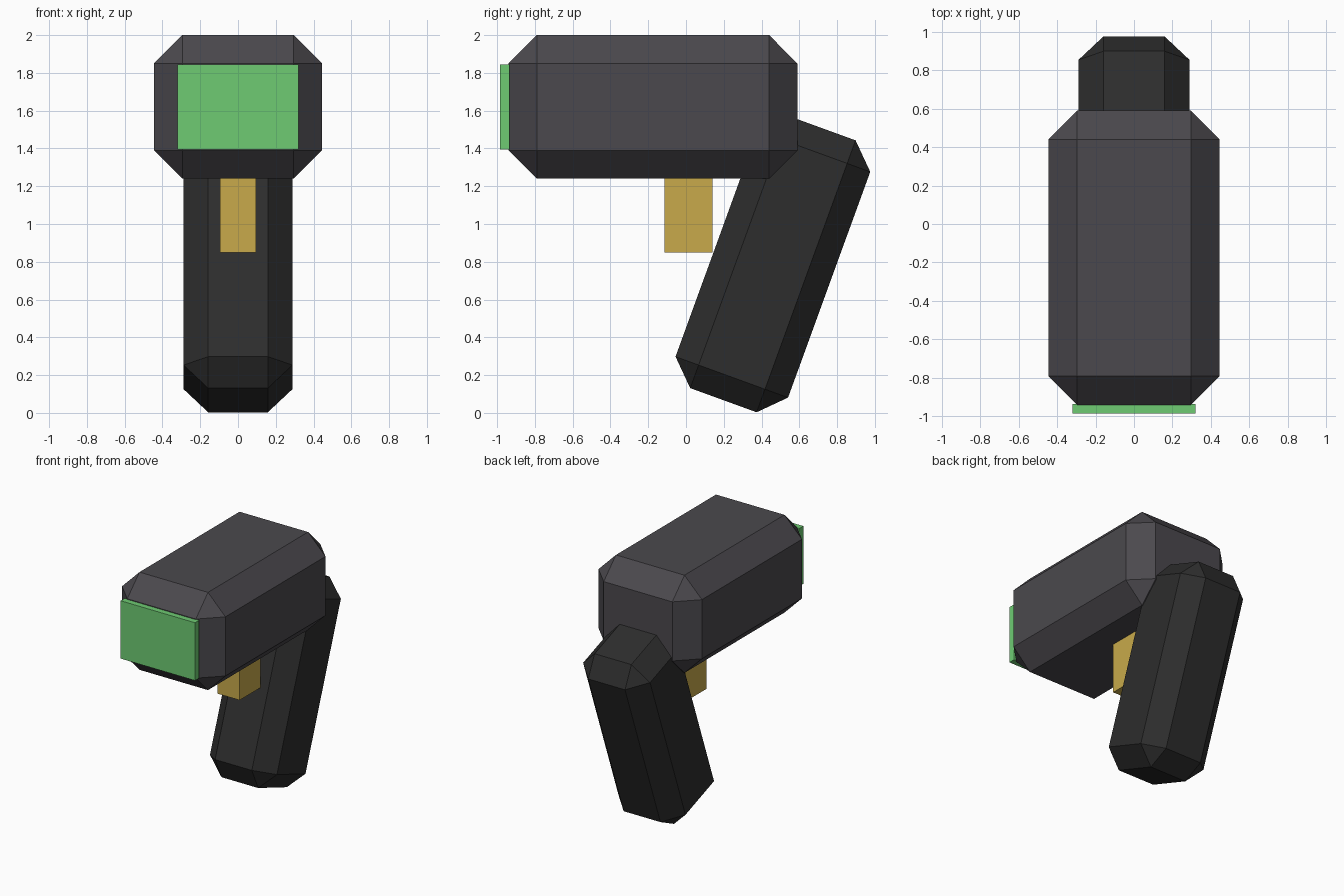
import bpy, bmesh, math

if "Cube" in bpy.data.objects:
    bpy.data.objects.remove(bpy.data.objects["Cube"])


def material(name, rgb):
    m = bpy.data.materials.new(name)
    m.diffuse_color = (*rgb, 1.0)
    m.use_nodes = True
    m.node_tree.nodes["Principled BSDF"].inputs["Base Color"].default_value = m.diffuse_color
    return m


def box(name, centre, size, mat, bevel=0.0, tilt=0.0):
    """Box with optional chamfered edges, tilted about x."""
    bm = bmesh.new()
    bmesh.ops.create_cube(bm, size=1.0)
    bmesh.ops.scale(bm, vec=size, verts=bm.verts)
    if bevel:
        bmesh.ops.bevel(bm, geom=bm.edges[:], offset=bevel, segments=1,
                        affect='EDGES', profile=0.5)
    mesh = bpy.data.meshes.new(name)
    bm.to_mesh(mesh)
    bm.free()
    mesh.materials.append(mat)
    ob = bpy.data.objects.new(name, mesh)
    ob.location = centre
    ob.rotation_euler.x = math.radians(tilt)
    bpy.context.collection.objects.link(ob)
    return ob


housing_grey = material("housing grey", (0.070, 0.066, 0.075))
grip_black = material("grip black", (0.026, 0.026, 0.026))
screen_green = material("window green", (0.156, 0.597, 0.171))
trigger_yellow = material("trigger yellow", (0.578, 0.402, 0.070))

# Chamfered main housing
box("housing", (0, -0.175, 1.62), (0.89, 1.53, 0.76), housing_grey, bevel=0.15)
# Window plate on the front
box("front_window", (0, -0.96, 1.62), (0.64, 0.05, 0.45), screen_green)
# Trigger, running up into the housing
box("trigger", (0, 0.0125, 1.075), (0.19, 0.255, 0.45), trigger_yellow)
# Handle leaning back towards the top
box("handle", (0, 0.46, 0.787), (0.576, 0.634, 1.532), grip_black,
    bevel=0.13, tilt=-20)
